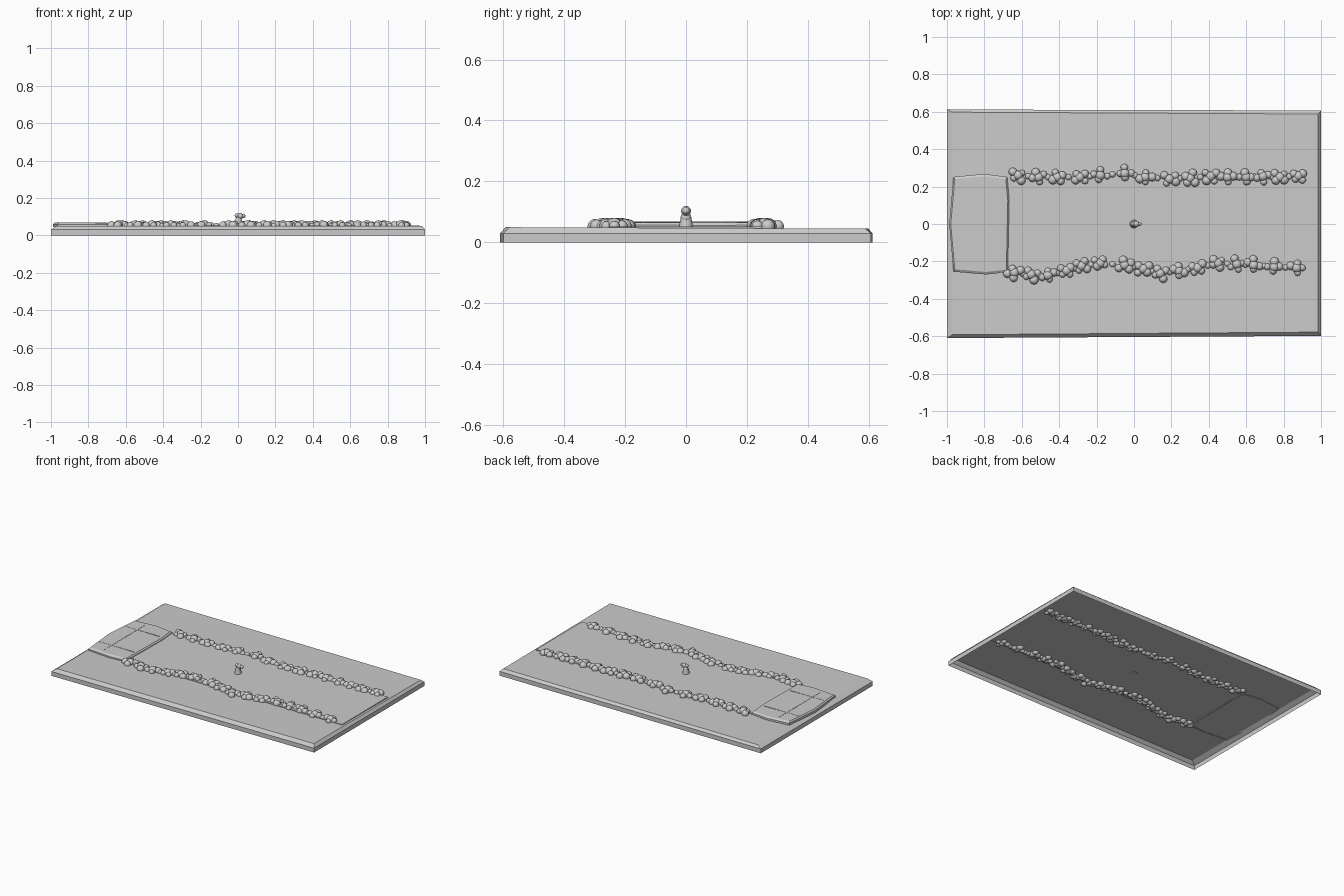
import bpy, bmesh, math, random
from mathutils import Vector, Matrix

if "Cube" in bpy.data.objects:
    bpy.data.objects.remove(bpy.data.objects["Cube"])

random.seed(4)


def finish(name, bm, smooth=False):
    bmesh.ops.recalc_face_normals(bm, faces=bm.faces)
    me = bpy.data.meshes.new(name)
    bm.to_mesh(me)
    bm.free()
    ob = bpy.data.objects.new(name, me)
    bpy.context.collection.objects.link(ob)
    for p in me.polygons:
        p.use_smooth = smooth
    return ob


def rings_shell(name, rings):
    """Skin a stack of equal-length rings, capped on top and open below."""
    bm = bmesh.new()
    vs = [[bm.verts.new(p) for p in r] for r in rings]
    n = len(rings[0])
    for a, b in zip(vs, vs[1:]):
        for i in range(n):
            j = (i + 1) % n
            bm.faces.new((a[i], a[j], b[j], b[i]))
    bm.faces.new(vs[-1])
    ob = finish(name, bm)
    # open shells: make sure the cap faces up
    if max(ob.data.polygons, key=lambda p: p.center.z).normal.z < 0:
        ob.data.flip_normals()
    return ob


# Ground slab: slightly irregular, chamfered top edge, hollow underneath
outer = [(-1, -0.61), (1, -0.598), (1, 0.607), (-1, 0.612)]
inner = [(-0.97, -0.592), (0.985, -0.578), (0.985, 0.588), (-0.97, 0.598)]
tops = [0.05, 0.05, 0.045, 0.045]
rings_shell("ground_slab", [
    [(x, y, 0.0) for x, y in outer],
    [(x, y, 0.03) for x, y in outer],
    [(x, y, z) for (x, y), z in zip(inner, tops)]])

# Flat strip between the hedges
strip = [(-0.68, -0.25), (0.97, -0.25), (0.97, 0.25), (-0.68, 0.25)]
rings_shell("centre_strip", [[(x, y, z) for x, y in strip] for z in (0.046, 0.053)])

# Raised plaza at the left end
plaza = [(-0.965, -0.255), (-0.79, -0.27), (-0.675, -0.258), (-0.667, 0.13),
         (-0.678, 0.252), (-0.80, 0.268), (-0.965, 0.252), (-0.988, 0.0)]


def inset(z, k):
    return [(-0.825 + (x + 0.825) * k, y * k, z - max(0, x + 0.8) * 0.02) for x, y in plaza]


rings_shell("plaza", [inset(0.044, 1), inset(0.059, 1), inset(0.068, 0.95)])


def block(name, c, s):
    bm = bmesh.new()
    bmesh.ops.create_cube(bm, size=1, matrix=Matrix.Translation(c) @ Matrix.Diagonal((*s, 1)))
    return finish(name, bm)


# Paving joints on the plaza
block("paving_joint_long", (-0.868, 0, 0.067), (0.007, 0.45, 0.004))
for i, y in enumerate((-0.14, 0.14)):
    block(f"paving_joint_{i}", (-0.83, y, 0.067), (0.26, 0.007, 0.004))


def ball(bm, c, r, squash=1.0, sub=2):
    m = Matrix.Translation(c) @ Matrix.Rotation(random.random() * 6.28, 4, 'Z')
    bmesh.ops.create_icosphere(bm, subdivisions=sub, radius=r,
                               matrix=m @ Matrix.Diagonal((1, 1, squash, 1)))


# Hedges: winding rows of leafy clumps
rows = {
    "hedge_back": [(-0.62, .26), (-0.51, .25), (-0.41, .25), (-0.29, .25), (-0.18, .26),
                   (-0.05, .27), (0.06, .25), (0.19, .24), (0.30, .245), (0.41, .255),
                   (0.50, .25), (0.60, .25), (0.69, .255), (0.78, .25), (0.88, .257)],
    "hedge_front": [(-0.64, -.26), (-0.55, -.27), (-0.46, -.275), (-0.36, -.25), (-0.28, -.225),
                    (-0.18, -.21), (-0.05, -.22), (0.05, -.24), (0.14, -.265), (0.24, -.25),
                    (0.34, -.235), (0.45, -.21), (0.55, -.215), (0.64, -.22), (0.75, -.23),
                    (0.87, -.235)]}
for name, pts in rows.items():
    bm = bmesh.new()
    for i, (x, y) in enumerate(pts):
        ball(bm, (x, y, 0.055), 0.026)
        a0 = random.random() * 6.28
        for k in range(4):
            a = a0 + k * math.pi / 2 + random.uniform(-.3, .3)
            d = random.uniform(0.02, 0.032)
            r = random.uniform(0.017, 0.025)
            ball(bm, (x + d * 1.2 * math.cos(a), y + d * math.sin(a), 0.053), r)
        # small leafy links to the next clump
        if i + 1 < len(pts):
            p, q = Vector((x, y, 0.05)), Vector((*pts[i + 1], 0.05))
            ball(bm, p.lerp(q, 0.5), 0.017)
    finish(name, bm, True)

# Small figure in the middle: tapered body, round head, bits pointing right
bm = bmesh.new()
bmesh.ops.create_cone(bm, cap_ends=True, segments=16, radius1=0.024, radius2=0.017,
                      depth=0.04, matrix=Matrix.Translation((0, 0, 0.065)))
fig = finish("figure_body", bm)
bm = bmesh.new()
ball(bm, (0.003, 0, 0.082), 0.018)
ball(bm, (0.012, 0, 0.103), 0.017)
ball(bm, (-0.006, 0, 0.106), 0.012)
ball(bm, (0.028, 0, 0.104), 0.012)
finish("figure_head", bm, True)
